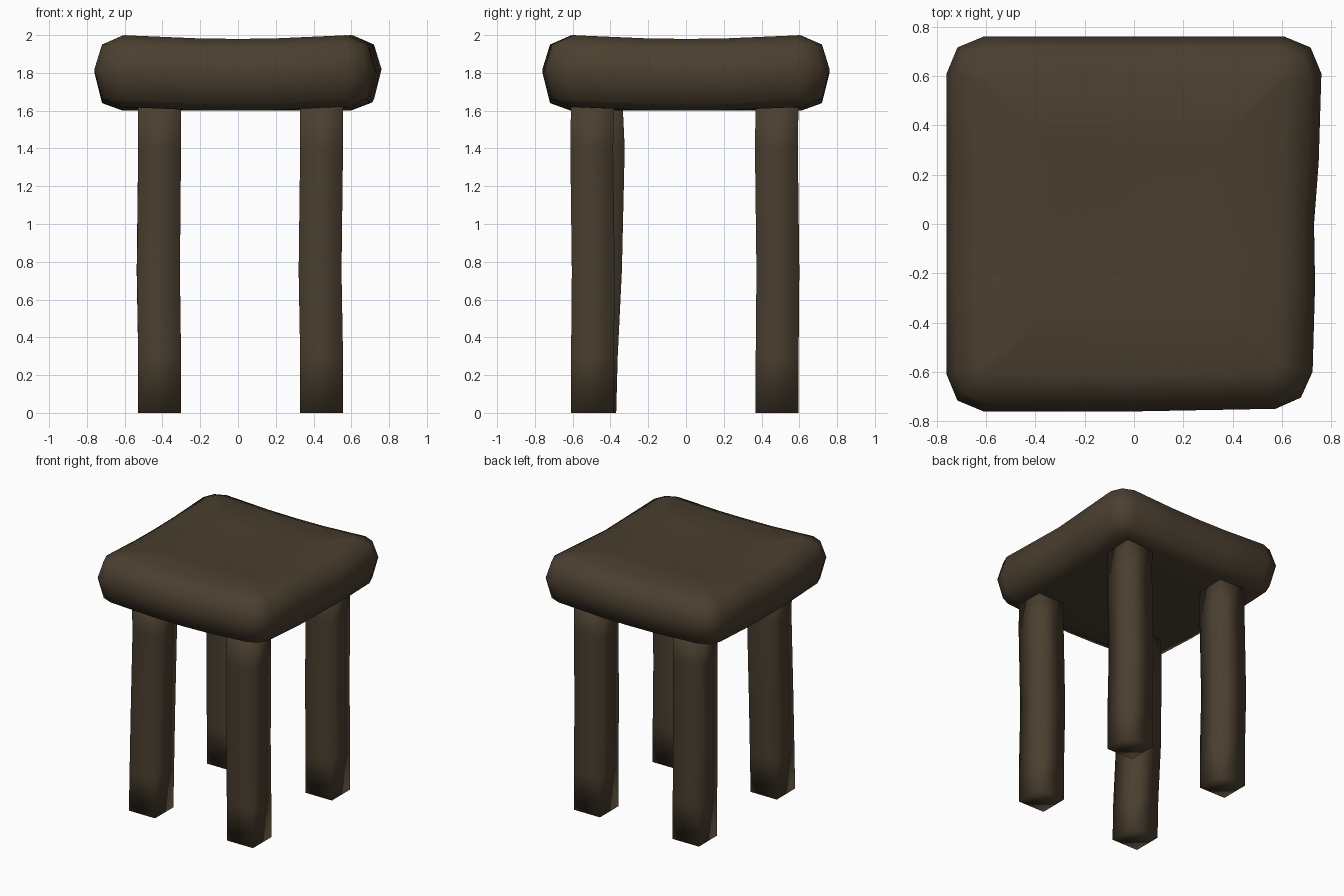
import bpy, bmesh, math

if "Cube" in bpy.data.objects:
    bpy.data.objects.remove(bpy.data.objects["Cube"])

wood = bpy.data.materials.new("dark brown wood")
wood.diffuse_color = (0.070, 0.050, 0.029, 1)
wood.use_nodes = True
wood.node_tree.nodes["Principled BSDF"].inputs["Base Color"].default_value = wood.diffuse_color


def loft(name, rings):
    """Skin a stack of equal-length rings (bottom to top), cap both ends, shade smooth."""
    bm = bmesh.new()
    loops = [[bm.verts.new(p) for p in ring] for ring in rings]
    n = len(loops[0])
    for a, b in zip(loops, loops[1:]):
        for i in range(n):
            j = (i + 1) % n
            bm.faces.new((a[i], a[j], b[j], b[i]))
    bm.faces.new(loops[0][::-1])
    bm.faces.new(loops[-1])
    bmesh.ops.recalc_face_normals(bm, faces=bm.faces)
    for f in bm.faces:
        f.smooth = True
    me = bpy.data.meshes.new(name)
    bm.to_mesh(me)
    bm.free()
    me.materials.append(wood)
    ob = bpy.data.objects.new(name, me)
    bpy.context.collection.objects.link(ob)
    return ob


def seat_point(x, y, z):
    """Worn, hand-carved shape: sagging middle, dented right edge, cut front right corner."""
    u = max(0, 1 - (x / 0.6) ** 2)
    v = max(0, 1 - (y / 0.6) ** 2)
    z -= 0.02 * (u + v if z > 1.85 else max(u, v))
    w = max(0, x) * max(0, -y) / 0.52
    dent = 0.03 * max(0, x / 0.76) ** 3 * math.exp(-(y / 0.25) ** 2)
    return (x - 0.04 * w - dent, y + 0.012 * w, z)


def seat_ring(h, r, z):
    """Rounded square: three points on each corner, three along each side."""
    k = r * 0.293
    side = [(h, -h + r), (h, -h * 0.33), (h, 0), (h, h * 0.33), (h, h - r), (h - k, h - k)]
    pts = []
    for q in range(4):
        c, s = [(1, 0), (0, 1), (-1, 0), (0, -1)][q]
        pts += [seat_point(x * c - y * s, x * s + y * c, z) for x, y in side]
    return pts


# Seat: thick cushion-like slab (half width, corner radius, height)
seat_profile = [(0.06, 0.01, 1.62), (0.32, 0.02, 1.62), (0.61, 0.04, 1.62),
                (0.72, 0.12, 1.66), (0.76, 0.15, 1.82), (0.72, 0.12, 1.95),
                (0.61, 0.04, 2.0), (0.32, 0.02, 2.0), (0.06, 0.01, 2.0)]
loft("seat", [seat_ring(*p) for p in seat_profile])

# Legs: slightly bent square posts (centre, then sideways drift at each height)
heights = [0.0, 0.3, 0.75, 1.4, 1.66]
straight = [(0, 0), (0, 0), (-0.008, 0.004), (0, -0.004), (0, 0)]
leaning = [(0, 0.012), (0, 0.02), (-0.006, 0.042), (0, 0.057), (0, 0.045)]
legs = {
    "front_left_leg": (-0.415, -0.495, leaning),
    "front_right_leg": (0.4425, -0.495, straight),
    "back_left_leg": (-0.415, 0.4825, straight),
    "back_right_leg": (0.4425, 0.4825, straight),
}
H = 0.1135
for name, (cx, cy, drift) in legs.items():
    loft(name, [[(cx + dx + sx * H, cy + dy + sy * H, z)
                 for sx, sy in ((-1, -1), (1, -1), (1, 1), (-1, 1))]
                for z, (dx, dy) in zip(heights, drift)])
